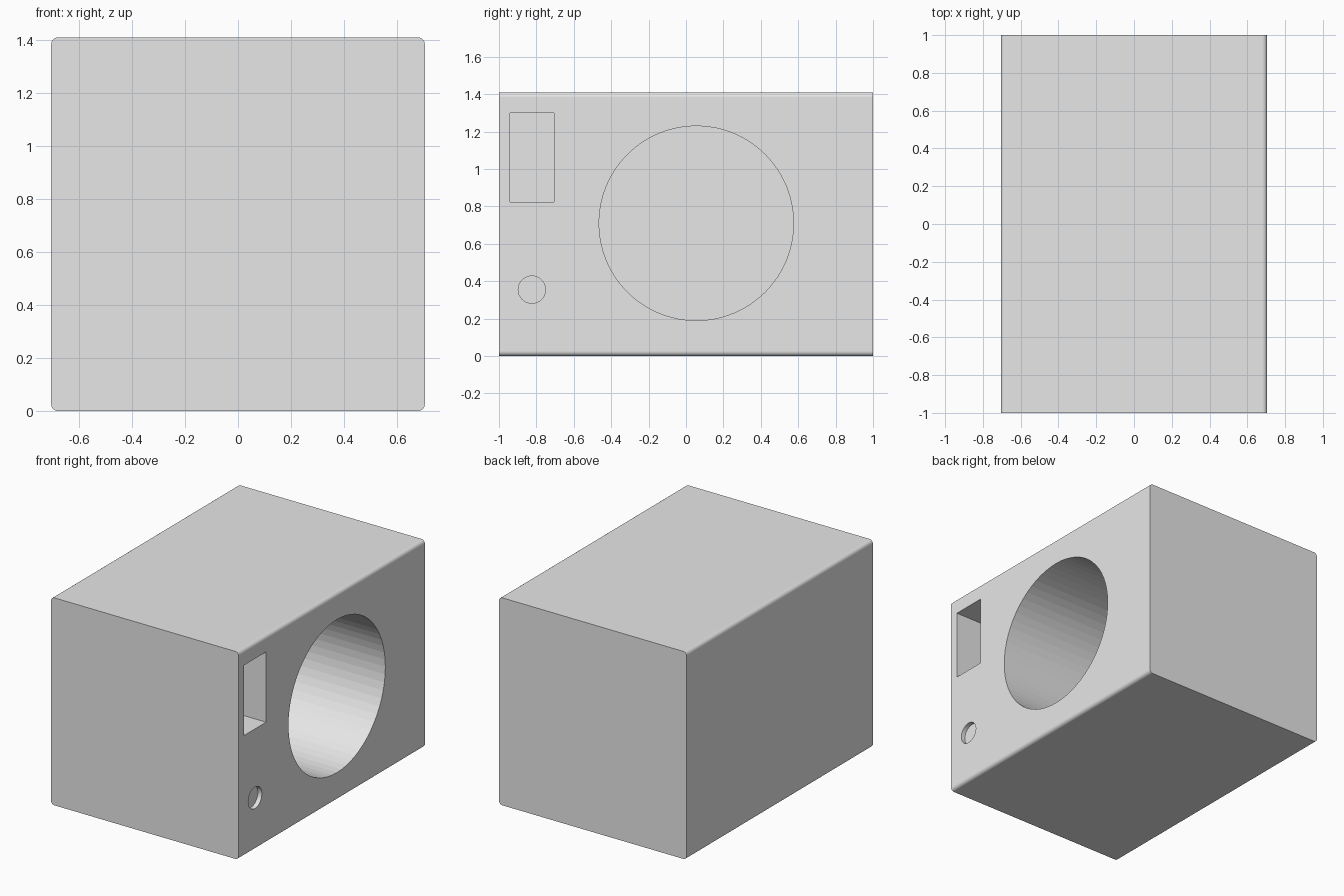
import bpy, bmesh, math
from mathutils import Matrix

if "Cube" in bpy.data.objects:
    bpy.data.objects.remove(bpy.data.objects["Cube"])

W, L, H, R = 1.41, 2.0, 1.41, 0.025   # width, length, height, corner radius

grey = bpy.data.materials.new("light grey")
grey.diffuse_color = (0.8, 0.8, 0.8, 1)
grey.use_nodes = True
grey.node_tree.nodes["Principled BSDF"].inputs["Base Color"].default_value = grey.diffuse_color


def make_object(name, bm):
    mesh = bpy.data.meshes.new(name)
    bm.to_mesh(mesh)
    bm.free()
    mesh.materials.append(grey)
    obj = bpy.data.objects.new(name, mesh)
    bpy.context.collection.objects.link(obj)
    return obj


def round_cutter(name, y, z, radius, depth, sides):
    # runs along x, from just outside the right side to the given depth
    bm = bmesh.new()
    m = (Matrix.Translation((W / 2 + 0.05 - depth / 2, y, z))
         @ Matrix.Rotation(math.pi / 2, 4, 'Y'))
    bmesh.ops.create_cone(bm, cap_ends=True, segments=sides, radius1=radius,
                          radius2=radius, depth=depth + 0.1, matrix=m)
    return make_object(name, bm)


def box_cutter(name, y0, y1, z0, z1, depth):
    bm = bmesh.new()
    m = (Matrix.Translation((W / 2 + 0.05 - depth / 2, (y0 + y1) / 2, (z0 + z1) / 2))
         @ Matrix.Diagonal((depth + 0.1, y1 - y0, z1 - z0, 1)))
    bmesh.ops.create_cube(bm, size=1, matrix=m)
    return make_object(name, bm)


# Cabinet: box with the four long edges rounded
bm = bmesh.new()
bmesh.ops.create_cube(bm, size=1, matrix=Matrix.Translation((0, 0, H / 2))
                      @ Matrix.Diagonal((W, L, H, 1)))
long_edges = [e for e in bm.edges if abs(e.verts[0].co.y - e.verts[1].co.y) > 1]
bmesh.ops.bevel(bm, geom=long_edges, offset=R, segments=6, profile=0.5, affect='EDGES')
cabinet = make_object("cabinet", bm)

# Openings in the right side. The cutter is centred so that it ends at
# W/2 - depth inside the cabinet and sticks out by 0.1.
cutters = [
    round_cutter("drum_cutter", 0.055, 0.71, 0.52, 1.1, 64),
    box_cutter("drawer_cutter", -0.942, -0.705, 0.823, 1.30, 0.7),
    round_cutter("button_cutter", -0.824, 0.355, 0.073, 0.03, 32),
]
for c in cutters:
    mod = cabinet.modifiers.new(c.name, 'BOOLEAN')
    mod.operation = 'DIFFERENCE'
    mod.solver = 'EXACT'
    mod.object = c

# Apply the cuts and drop the cutters
bpy.context.view_layer.update()
deps = bpy.context.evaluated_depsgraph_get()
mesh = bpy.data.meshes.new_from_object(cabinet.evaluated_get(deps))
cabinet.modifiers.clear()
cabinet.data = mesh
for c in cutters:
    bpy.data.objects.remove(c)

# Smooth shading on the rounded corners only
for p in mesh.polygons:
    p.use_smooth = abs(p.normal.x) > 0.02 and abs(p.normal.z) > 0.02
